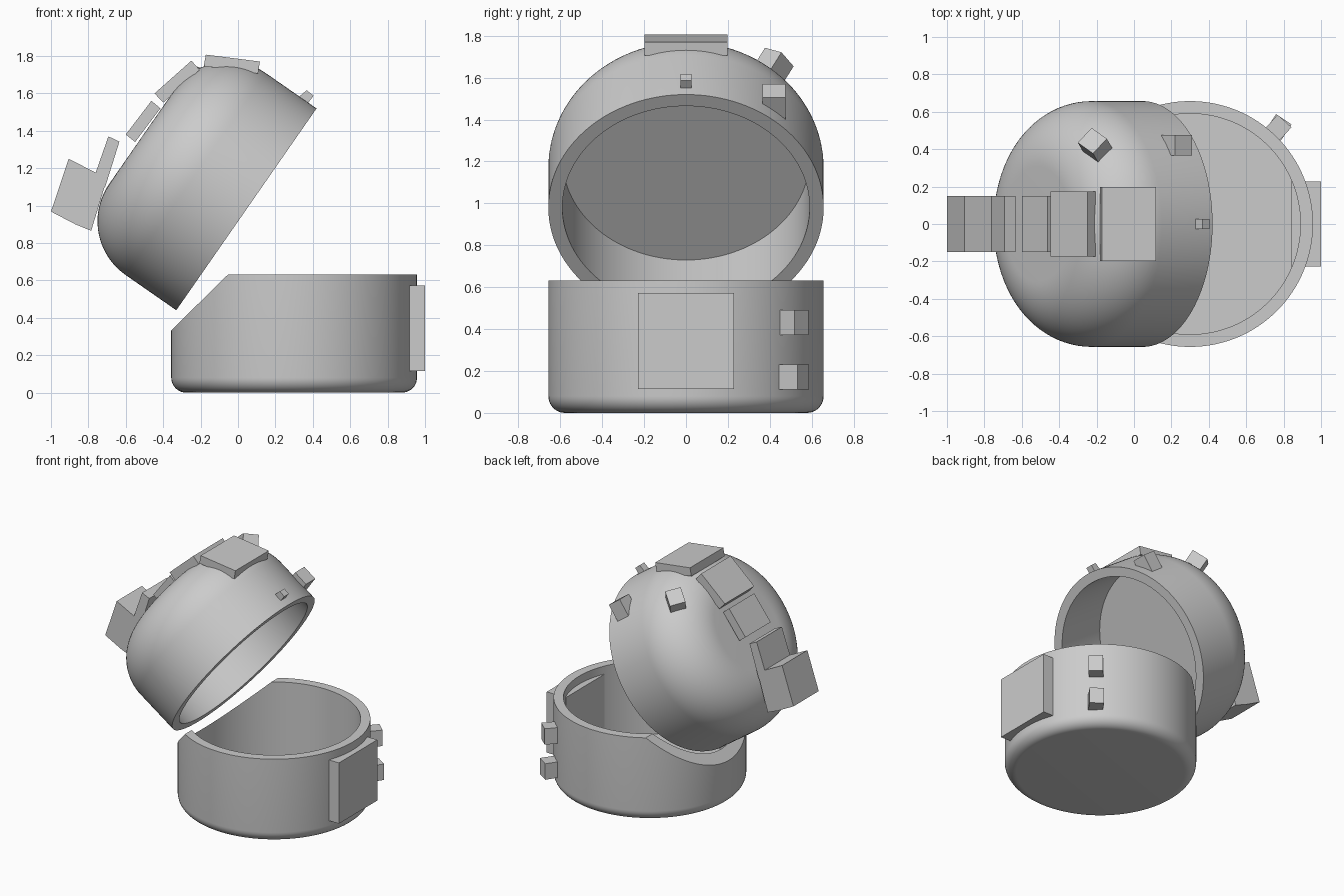
import bpy, bmesh
from math import sin, cos, pi, radians, atan2
from mathutils import Vector, Matrix

if "Cube" in bpy.data.objects:
    bpy.data.objects.remove(bpy.data.objects["Cube"])


def finish(bm, name, matrix=None, smooth=False):
    bmesh.ops.remove_doubles(bm, verts=bm.verts, dist=1e-5)
    bmesh.ops.recalc_face_normals(bm, faces=bm.faces)
    me = bpy.data.meshes.new(name)
    bm.to_mesh(me)
    bm.free()
    ob = bpy.data.objects.new(name, me)
    bpy.context.collection.objects.link(ob)
    if matrix:
        ob.matrix_world = matrix
    if smooth:
        shade(ob)
    return ob


def shade(ob):
    bpy.ops.object.select_all(action='DESELECT')
    ob.select_set(True)
    bpy.context.view_layer.objects.active = ob
    bpy.ops.object.shade_smooth_by_angle(angle=radians(30))


def lathe(name, profile, matrix, smooth=True):
    bm = bmesh.new()
    vs = [bm.verts.new((r, 0, z)) for r, z in profile]
    es = [bm.edges.new(p) for p in zip(vs, vs[1:])]
    bmesh.ops.spin(bm, geom=vs + es, cent=(0, 0, 0), axis=(0, 0, 1),
                   angle=2 * pi, steps=128, use_merge=True)
    return finish(bm, name, matrix, smooth)


def prism(name, pts, y0, y1):
    """Side outline in x,z stretched from y0 to y1."""
    bm = bmesh.new()
    f = bm.faces.new([bm.verts.new((x, y0, z)) for x, z in pts])
    ext = bmesh.ops.extrude_face_region(bm, geom=[f])["geom"]
    bmesh.ops.translate(bm, vec=(0, y1 - y0, 0),
                        verts=[v for v in ext if isinstance(v, bmesh.types.BMVert)])
    return finish(bm, name)


def box(name, size, matrix):
    bm = bmesh.new()
    bmesh.ops.create_cube(bm, size=1)
    bmesh.ops.scale(bm, vec=size, verts=bm.verts)
    return finish(bm, name, matrix)


def arc(cx, cz, r, a0, a1, n):
    return [(cx + r * cos(radians(a0 + (a1 - a0) * i / n)),
             cz + r * sin(radians(a0 + (a1 - a0) * i / n))) for i in range(n + 1)]


R, INNER = 0.657, 0.59

# Lower cup with rounded bottom edge and open top
base = lathe("lower_cup",
             [(0, 0)] + arc(R - 0.08, 0.08, 0.08, -90, 0, 10)
             + [(R, 0.632), (INNER, 0.632), (INNER, 0.08), (0, 0.08)],
             Matrix.Translation((0.30, 0, 0)), False)

# Slanted relief at the hinge side
cutter = prism("relief_cutter", [(-0.46, 0.232), (0.05, 0.733), (-0.46, 0.733)], -1, 1)
cutter.hide_render = True
mod = base.modifiers.new("relief", 'BOOLEAN')
mod.operation = 'DIFFERENCE'
mod.solver = 'EXACT'
mod.object = cutter
bpy.ops.object.select_all(action='DESELECT')
bpy.context.view_layer.objects.active = base
base.select_set(True)
bpy.ops.object.modifier_apply(modifier=mod.name)
bpy.data.objects.remove(cutter)
shade(base)

# Tilted domed lid with flat inner ceiling
tilt = Matrix.Translation((0.045, 0, 0.98)) @ Matrix.Rotation(radians(-55.2), 4, 'Y')
lathe("domed_lid",
      [(0, 0.41), (INNER, 0.41), (INNER, 0), (R, 0)]
      + arc(R - 0.35, 0.33, 0.35, 0, 90, 24) + [(0, 0.68)], tilt)

# Back plate of the cup
prism("cup_plate", [(0.84, 0.115), (1.0, 0.115), (1.0, 0.572), (0.84, 0.572)], -0.228, 0.228)

# Two small studs on the side of the cup
for i, (z, a) in enumerate([(0.172, 56), (0.432, 48)]):
    box(f"cup_stud_{i + 1}", (0.11, 0.10, 0.12) if i else (0.12, 0.10, 0.12),
        Matrix.Translation((0.768, 0.51, z)) @ Matrix.Rotation(radians(a), 4, 'Z'))

# Row of plates over the lid
plates = [
    ("crest_plate", 0.198, [(-0.172, 1.807), (0.117, 1.77), (0.107, 1.706), (-0.183, 1.746)]),
    ("upper_plate", 0.175, [(-0.446, 1.60), (-0.249, 1.775), (-0.205, 1.725), (-0.40, 1.55)]),
    ("middle_plate", 0.15, [(-0.60, 1.38), (-0.463, 1.56), (-0.415, 1.52), (-0.55, 1.34)]),
    ("lower_plate", 0.15, [(-0.693, 1.37), (-0.634, 1.342), (-0.71, 1.10), (-0.77, 1.15)]),
    ("hinge_block", 0.15, [(-0.905, 1.25), (-0.70, 1.145), (-0.785, 0.865),
                           (-0.87, 0.90), (-1.0, 0.968)]),
]
for name, half, pts in plates:
    prism(name, pts, -half, half)

# Small studs around the lid
prism("front_stud", [(0.328, 1.583), (0.367, 1.617), (0.404, 1.587), (0.36, 1.53)], -0.027, 0.027)
prism("side_stud", [(0.22, 1.57), (0.31, 1.505), (0.236, 1.40), (0.146, 1.465)], 0.365, 0.475)
nz = Vector((-0.30, 0.51, 0.81)).normalized()
nx = Vector((0.67, 0.71, -0.2))
nx = (nx - nx.dot(nz) * nz).normalized()
ny = nz.cross(nx)
rot = Matrix((nx, ny, nz)).transposed().to_4x4()
box("dome_stud", (0.11, 0.12, 0.12), Matrix.Translation((-0.205, 0.415, 1.65)) @ rot)
